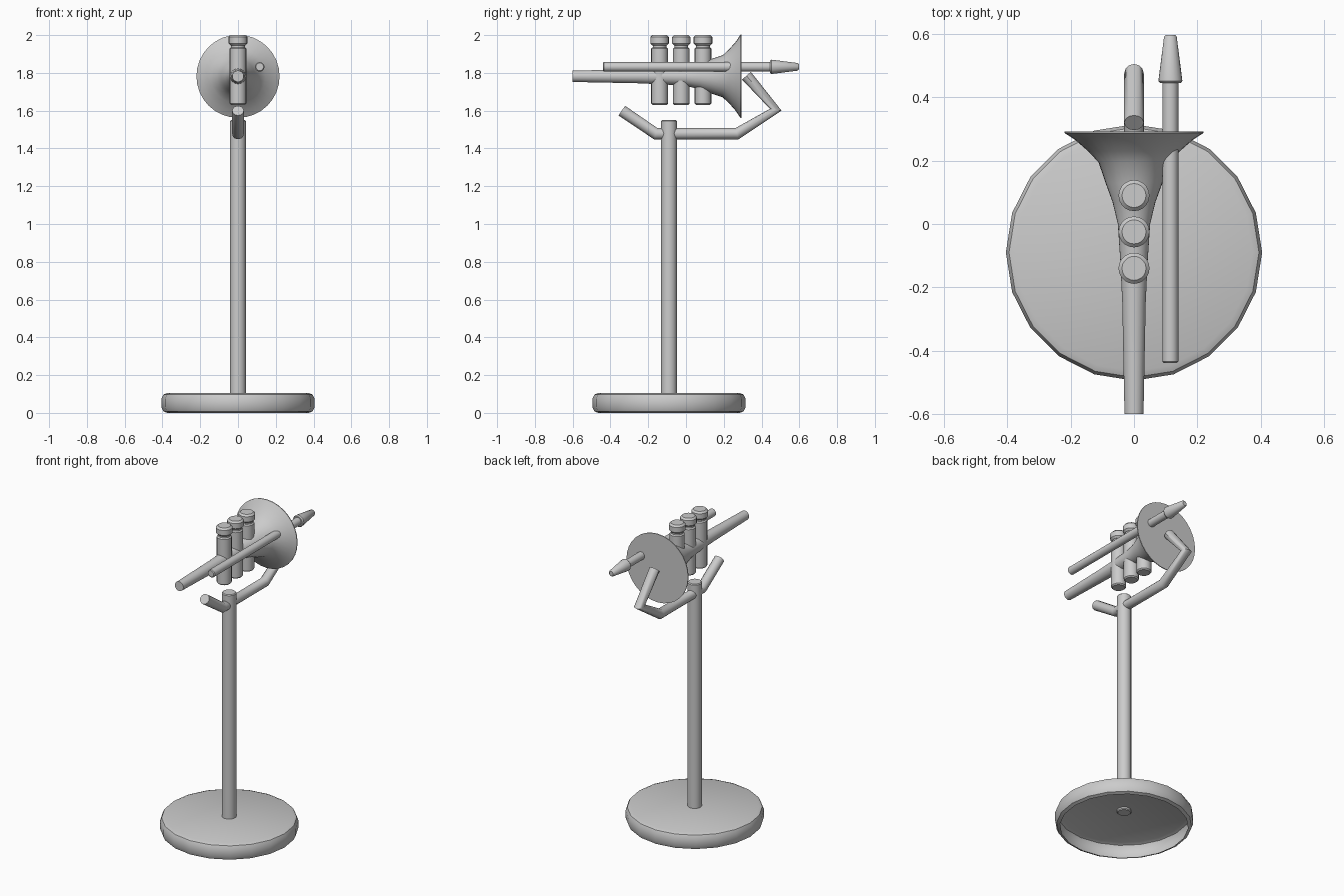
import bpy
import math
from mathutils import Matrix, Vector

old = bpy.data.objects.get("Cube")
if old:
    bpy.data.objects.remove(old, do_unlink=True)

# One plain metal grey for everything
grey = bpy.data.materials.new("plain_grey")
grey.use_nodes = True
colour = (0.6, 0.6, 0.6, 1)
grey.diffuse_color = colour
grey.node_tree.nodes["Principled BSDF"].inputs["Base Color"].default_value = colour


def finish(obj, angle=40):
    obj.data.materials.append(grey)
    bpy.ops.object.select_all(action="DESELECT")
    obj.select_set(True)
    bpy.context.view_layer.objects.active = obj
    bpy.ops.object.shade_smooth_by_angle(angle=math.radians(angle))


def lathe(name, profile, origin, along_y=False, sides=20, cap_start=True):
    """Revolve (radius, height) points about z, or about y when along_y."""
    verts, faces = [], []
    for r, h in profile:
        for i in range(sides):
            a = 2 * math.pi * i / sides
            verts.append(Vector((r * math.cos(a), r * math.sin(a), h)))
    for k in range(len(profile) - 1):
        for i in range(sides):
            j = (i + 1) % sides
            faces.append((k * sides + i, k * sides + j,
                          (k + 1) * sides + j, (k + 1) * sides + i))
    last = (len(profile) - 1) * sides
    faces.append(tuple(range(last, last + sides)))
    if cap_start:
        faces.append(tuple(reversed(range(sides))))
    turn = Matrix.Rotation(-math.pi / 2, 4, "X") if along_y else Matrix()
    place = Matrix.Translation(origin) @ turn
    mesh = bpy.data.meshes.new(name)
    mesh.from_pydata([place @ v for v in verts], [], faces)
    obj = bpy.data.objects.new(name, mesh)
    bpy.context.collection.objects.link(obj)
    finish(obj)
    return obj


def rod(name, r, start, end, origin, along_y=False, bevel=0.005):
    return lathe(name, [(r - bevel, start), (r, start + bevel),
                        (r, end - bevel), (r - bevel, end)], origin, along_y)


# Stand: hollow round foot and upright pole
STAND_Y = -0.09
lathe("stand_base", [(0.375, 0.0), (0.395, 0.008), (0.405, 0.03), (0.405, 0.075),
                     (0.395, 0.097), (0.375, 0.105)], (0, STAND_Y, 0), cap_start=False)
rod("stand_pole", 0.042, 0.09, 1.55, (0, STAND_Y, 0))

# Bent cradle arm, mitred at each corner
path = [Vector(p) for p in ((0, -0.34, 1.6), (0, -0.16, 1.478), (0, 0.27, 1.478),
                            (0, 0.475, 1.605), (0, 0.32, 1.785))]
curve = bpy.data.curves.new("cradle_arm", "CURVE")
curve.dimensions = "3D"
curve.bevel_depth = 0.031
curve.bevel_resolution = 4
curve.use_fill_caps = True
spline = curve.splines.new("POLY")
spline.points.add(len(path) - 1)
for point, co in zip(spline.points, path):
    point.co = (*co, 1)
arm = bpy.data.objects.new("cradle_arm", curve)
bpy.context.collection.objects.link(arm)
bpy.ops.object.select_all(action="DESELECT")
arm.select_set(True)
bpy.context.view_layer.objects.active = arm
bpy.ops.object.convert(target="MESH")
finish(bpy.context.object, 35)

# Flared horn with a closed bell face
lathe("horn_bell", [(0.03, -0.6), (0.037, -0.25), (0.043, -0.12), (0.051, 0.0),
                    (0.068, 0.07), (0.09, 0.13), (0.112, 0.195), (0.145, 0.23),
                    (0.185, 0.265), (0.22, 0.288), (0.22, 0.293)],
      (0, 0, 1.782), along_y=True, sides=32)

# Side pipe and its tapered mouthpiece
PIPE = (0.115, 0, 1.832)
rod("side_pipe", 0.025, -0.44, 0.47, PIPE, along_y=True)
lathe("mouthpiece", [(0.032, 0.445), (0.038, 0.452), (0.02, 0.592), (0.014, 0.598)],
      PIPE, along_y=True)

# Three valves with button caps
for i in range(3):
    origin = (0, -0.14 + 0.115 * i, 0)
    rod(f"valve_{i + 1}", 0.044, 1.63, 1.935, origin, bevel=0.007)
    rod(f"valve_stem_{i + 1}", 0.036, 1.92, 1.96, origin)
    rod(f"valve_button_{i + 1}", 0.049, 1.945, 2.0, origin, bevel=0.011)
